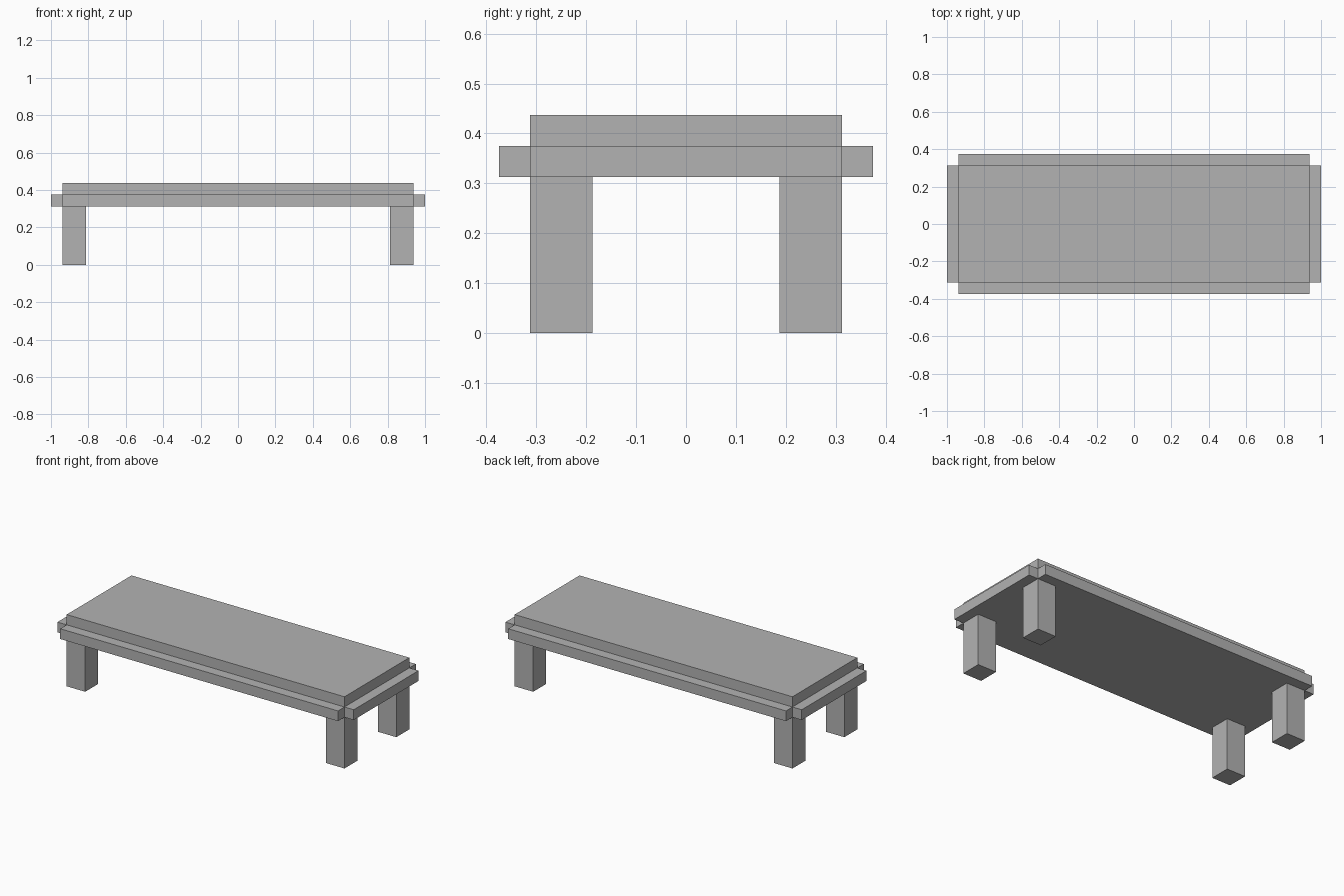
import bpy

cube = bpy.data.objects.get("Cube")
if cube:
    bpy.data.objects.remove(cube, do_unlink=True)

U = 1 / 16  # design module

grey = bpy.data.materials.new("plain_grey")
grey.use_nodes = True
colour = (0.45, 0.45, 0.45, 1)
grey.diffuse_color = colour
grey.node_tree.nodes["Principled BSDF"].inputs["Base Color"].default_value = colour


def box(name, centre, size):
    """Axis-aligned box, measured in modules."""
    bpy.ops.mesh.primitive_cube_add(size=1, location=[c * U for c in centre])
    obj = bpy.context.object
    obj.name = name
    obj.scale = [s * U for s in size]
    bpy.ops.object.transform_apply(location=False, rotation=False, scale=True)
    obj.data.materials.append(grey)
    return obj


# Thick table top
box("table_top", (0, 0, 6), (30, 10, 2))

# Trim rails around the lower half of the top, leaving open corners
for side, sign in (("front", -1), ("back", 1)):
    box(side + "_rail", (0, sign * 5.5, 5.5), (30, 1, 1))
for side, sign in (("right", -1), ("left", 1)):
    box(side + "_rail", (sign * 15.5, 0, 5.5), (1, 10, 1))

# Four square legs flush with the corners of the top
for depth, sy in (("front", -1), ("back", 1)):
    for side, sx in (("right", -1), ("left", 1)):
        box(f"{depth}_{side}_leg", (sx * 14, sy * 4, 2.5), (2, 2, 5))
